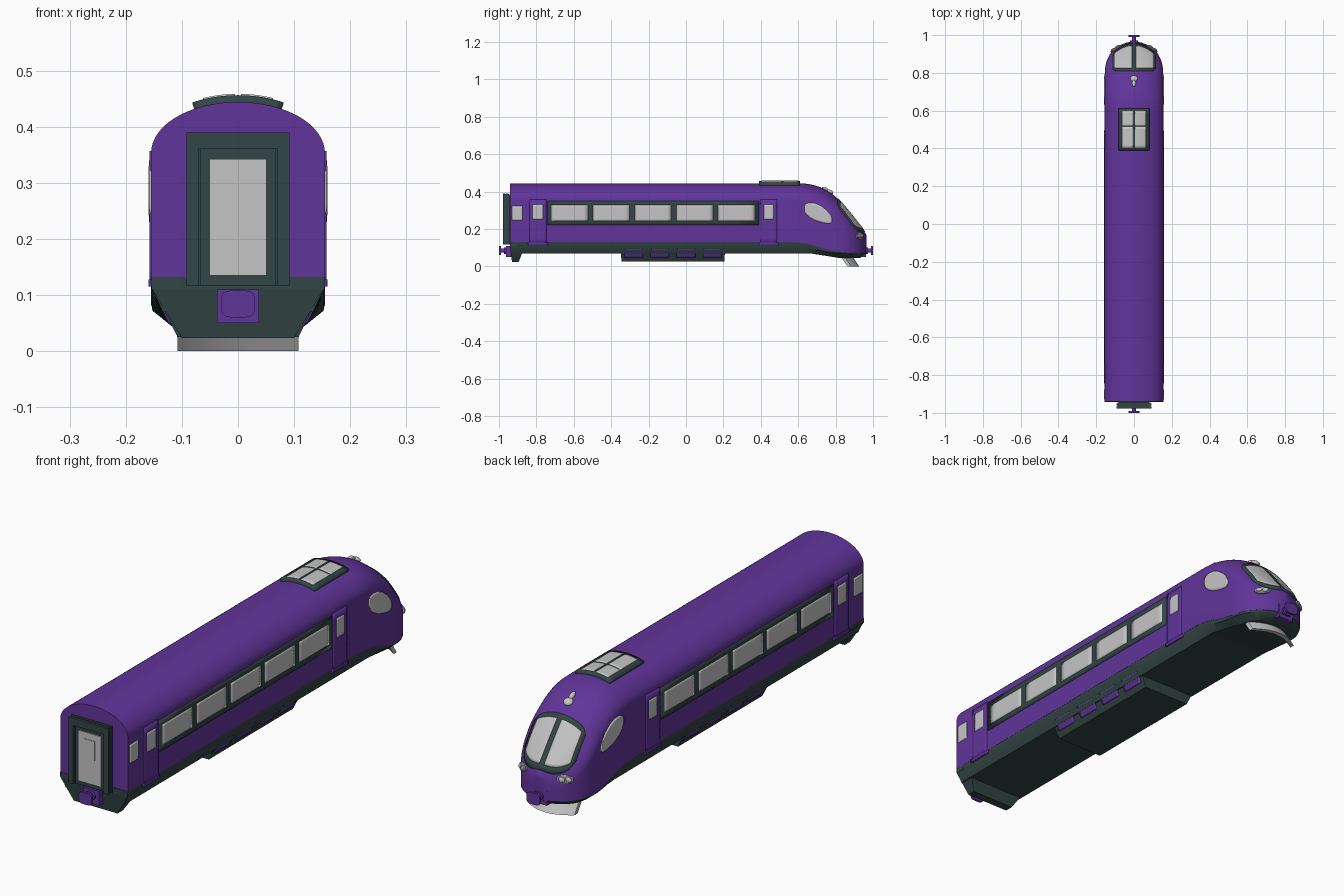
import bpy, bmesh, math
from mathutils import Vector

old = bpy.data.objects.get("Cube")
if old:
    bpy.data.objects.remove(old, do_unlink=True)


def material(name, rgb):
    m = bpy.data.materials.new(name)
    m.use_nodes = True
    m.diffuse_color = (*rgb, 1)
    m.node_tree.nodes["Principled BSDF"].inputs["Base Color"].default_value = (*rgb, 1)
    return m


PURPLE = material("purple paint", (0.12, 0.035, 0.33))
DARK = material("dark slate", (0.032, 0.06, 0.058))
GREY = material("light grey", (0.56, 0.56, 0.56))
METAL = material("lamp housing grey", (0.3, 0.29, 0.31))


# Shared helpers
def make(name, verts, faces, mat):
    mesh = bpy.data.meshes.new(name)
    mesh.from_pydata(verts, [], faces)
    bm = bmesh.new()
    bm.from_mesh(mesh)
    bmesh.ops.remove_doubles(bm, verts=bm.verts, dist=1e-5)
    bmesh.ops.recalc_face_normals(bm, faces=bm.faces)
    bm.to_mesh(mesh)
    bm.free()
    mesh.materials.append(mat)
    ob = bpy.data.objects.new(name, mesh)
    bpy.context.collection.objects.link(ob)
    bpy.ops.object.select_all(action='DESELECT')
    ob.select_set(True)
    bpy.context.view_layer.objects.active = ob
    bpy.ops.object.shade_smooth_by_angle(angle=math.radians(32))
    return ob


def loft(name, rings, mat):
    """Skin closed rings of equal size and cap both ends."""
    n = len(rings[0])
    faces = [(i * n + j, i * n + (j + 1) % n, (i + 1) * n + (j + 1) % n, (i + 1) * n + j)
             for i in range(len(rings) - 1) for j in range(n)]
    last = (len(rings) - 1) * n
    faces += [tuple(range(n)), tuple(range(last, last + n))]
    return make(name, [p for r in rings for p in r], faces, mat)


def prism(name, outline, y0, y1, mat):
    return loft(name, [[(x, y, z) for x, z in outline] for y in (y0, y1)], mat)


def tapered(name, top, bottom, mat):
    """Box between two rectangles given as (half x, y0, y1, z)."""
    return loft(name, [[(-h, a, z), (h, a, z), (h, b, z), (-h, b, z)]
                       for h, a, b, z in (top, bottom)], mat)


def patch(name, cols, surf, thick, mat, rows=8):
    """Plate following a surface; cols are (a, low, high)."""
    verts = [surf(a, lo + (hi - lo) * k / rows) for a, lo, hi in cols for k in range(rows + 1)]
    m = rows + 1
    faces = [(i * m + k, i * m + k + 1, (i + 1) * m + k + 1, (i + 1) * m + k)
             for i in range(len(cols) - 1) for k in range(rows)]
    ob = make(name, verts, faces, mat)
    mod = ob.modifiers.new("thickness", 'SOLIDIFY')
    mod.thickness, mod.offset = thick, 0
    return ob


def rect(a0, a1, lo, hi, n=8):
    return [(a0 + (a1 - a0) * i / n, lo, hi) for i in range(n + 1)]


def hermite(pts, y):
    """Smooth curve through (y, value) points."""
    if y <= pts[0][0]:
        return pts[0][1]
    if y >= pts[-1][0]:
        return pts[-1][1]
    i = max(k for k in range(len(pts) - 1) if pts[k][0] <= y)

    def slope(k):
        if k in (0, len(pts) - 1):
            return 0 if k == 0 else (pts[k][1] - pts[k - 1][1]) / (pts[k][0] - pts[k - 1][0])
        return (pts[k + 1][1] - pts[k - 1][1]) / (pts[k + 1][0] - pts[k - 1][0])
    (a, va), (b, vb) = pts[i], pts[i + 1]
    d, t = b - a, (y - a) / (b - a)
    return (va * (2 * t**3 - 3 * t**2 + 1) + vb * (3 * t**2 - 2 * t**3)
            + slope(i) * d * (t**3 - 2 * t**2 + t) + slope(i + 1) * d * (t**3 - t**2))


# Body shape: width, roof line, lower line and shoulder height along y
ROOF = [(0.58, 0.444), (0.66, 0.439), (0.73, 0.418), (0.8, 0.372), (0.86, 0.305),
        (0.92, 0.23), (0.95, 0.192), (0.965, 0.165)]
SILL = [(0.56, 0.13), (0.66, 0.118), (0.74, 0.094), (0.82, 0.079), (0.965, 0.07)]
SHOULDER = [(0.62, 0.71), (0.8, 0.58), (0.965, 0.4)]


def width(y):
    t = min(1, max(0, (y - 0.78) / 0.185))
    return 0.155 * math.sqrt(max(0.002, 1 - t**2.5))


def side(y, z, s=1):
    zb, sh = hermite(SILL, y), hermite(SHOULDER, y)
    e = ((z - zb) / (hermite(ROOF, y) - zb) - sh) / (1 - sh)
    return Vector((s * width(y) * math.sqrt(max(0, 1 - max(0, e)**2)), y, z))


def roof(x, y, lift=0):
    zb, sh = hermite(SILL, y), hermite(SHOULDER, y)
    e = math.sqrt(max(0, 1 - (x / width(y))**2))
    return Vector((x, y, zb + (hermite(ROOF, y) - zb) * (sh + (1 - sh) * e) + lift))


def body_ring(y):
    zb, zt, w = hermite(SILL, y), hermite(ROOF, y), width(y)
    zs = zb + (zt - zb) * hermite(SHOULDER, y)
    arc = [(w * math.cos(math.pi * k / 32), y, zs + (zt - zs) * math.sin(math.pi * k / 32))
           for k in range(33)]
    return [(w, y, zb)] + arc + [(-w, y, zb)]


nose = [0.56 + 0.4 * k / 40 for k in range(41)] + [0.9625, 0.965]
loft("body_shell", [body_ring(y) for y in [-0.94] + nose], PURPLE)


# Underframe with rounded nose skirt
def under_ring(y):
    w, z = width(y) * 0.995, hermite(SILL, y)
    t = min(1, max(0, (y - 0.66) / 0.16))
    low, back = 0.07 - 0.025 * t, 0.035 * max(0, (y - 0.8) / 0.165)
    mid, k = z - 0.02 + 0.012 * t, 0.87 - 0.09 * t
    half = [(w, y, z), (w * 0.99, y - back * 0.2, mid), (w * k, y - back, low)]
    return half + [(-x, b, c) for x, b, c in reversed(half)]


loft("underframe", [under_ring(y) for y in [-0.935] + nose], DARK)
tapered("rear_valance", (0.154, -0.942, -0.86, 0.112), (0.1, -0.93, -0.895, 0.023), DARK)
prism("rear_sill", [(0.155, 0.132), (0.154, 0.11), (-0.154, 0.11), (-0.155, 0.132)],
      -0.942, -0.9, DARK)
tapered("equipment_box", (0.15, -0.35, 0.21, 0.11), (0.108, -0.345, 0.205, 0.025), DARK)


def box_side(y, z, s):
    return Vector((s * (0.108 + 0.042 * (z - 0.025) / 0.085), y, z))


# Side details on both flanks
for s, tag in ((1, "left"), (-1, "right")):
    def flank(y, z, s=s):
        return side(y, z, s)

    patch("window_band_" + tag, rect(-0.74, 0.39, 0.22, 0.35), flank, 0.006, DARK)
    for i in range(5):
        y = -0.72 + 0.223 * i
        patch(f"side_window_{tag}_{i + 1}", rect(y, y + 0.195, 0.242, 0.327), flank, 0.009, GREY)
    patch("rear_window_" + tag, rect(-0.93, -0.875, 0.245, 0.322), flank, 0.006, GREY)
    for label, y0, y1, g0, g1 in (("rear", -0.837, -0.747, -0.82, -0.765),
                                  ("front", 0.397, 0.487, 0.418, 0.466)):
        patch(f"{label}_door_{tag}", rect(y0, y1, 0.118, 0.357), flank, 0.006, PURPLE)
        patch(f"{label}_door_window_{tag}", rect(g0, g1, 0.25, 0.33), flank, 0.009, GREY)
        patch(f"{label}_door_step_{tag}", rect(y0 - 0.008, y1 + 0.008, 0.115, 0.128),
              flank, 0.0095, PURPLE)
    cab = [(0.633, 0.3, 0.322), (0.642, 0.28, 0.334), (0.66, 0.262, 0.34), (0.69, 0.245, 0.337),
           (0.72, 0.236, 0.324), (0.75, 0.23, 0.301), (0.77, 0.23, 0.277), (0.78, 0.24, 0.257)]
    patch("cab_window_" + tag, cab, flank, 0.007, GREY)
    for i in range(4):
        y = -0.33 + 0.14 * i
        patch(f"equipment_panel_{tag}_{i + 1}", rect(y, y + 0.1, 0.049, 0.094),
              lambda a, b, s=s: box_side(a, b, s), 0.006, PURPLE)

    # Twin headlamps in an oval housing
    c = side(0.928, 0.163, s)
    u = (side(0.938, 0.163, s) - side(0.918, 0.163, s)).normalized()
    v = (side(0.928, 0.17, s) - side(0.928, 0.156, s)).normalized()
    n = u.cross(v).normalized()
    n = n if n.x * s > 0 else -n
    for label, shift, r, q, h, mat in (("housing", 0, 0.032, 0.018, 0.006, METAL),
                                       ("lamp_rear", -0.013, 0.012, 0.012, 0.01, GREY),
                                       ("lamp_front", 0.013, 0.012, 0.012, 0.01, GREY)):
        rings = [[c + u * (shift + r * math.cos(a) * k) + v * (q * math.sin(a) * k) + n * d
                  for a in [math.tau * j / 24 for j in range(24)]]
                 for k, d in ((1, -0.012), (1, h * 0.5), (0.85, h * 0.85), (0.5, h))]
        loft(f"headlamp_{label}_{tag}", rings, mat)


# Windscreen: dark surround with two panes
def screen(x0, x1, back, drop):
    cols = []
    for i in range(17):
        x = x0 + (x1 - x0) * i / 16
        corner = 0.012 * max(0, (abs(x) - 0.1) / 0.016)
        cols.append((x, back + corner, drop - 0.058 * (abs(x) / 0.116)**2.4 - corner))
    return cols


patch("windscreen_frame", screen(-0.116, 0.116, 0.81, 0.954), roof, 0.006, DARK, 16)
for s, tag in ((1, "left"), (-1, "right")):
    patch("windscreen_pane_" + tag, screen(0.011 * s, 0.101 * s, 0.824, 0.941),
          roof, 0.0095, GREY, 16)

# Roof hatch with four panes
patch("roof_hatch", rect(-0.078, 0.078, 0.39, 0.61, 12), roof, 0.024, DARK)
for i, x in enumerate((-0.062, 0.005)):
    for j, y in enumerate((0.403, 0.518)):
        hi = 0.112 if j == 0 else 0.08
        patch(f"hatch_pane_{i + 1}_{j + 1}", rect(x, x + 0.057, y, y + hi),
              lambda a, b: roof(a, b, 0.012), 0.005, GREY)

# Roof lamp: round head with a slim tail
for label, y, sc in (("head", 0.77, (0.02, 0.018, 0.011)), ("tail", 0.745, (0.01, 0.02, 0.009))):
    bpy.ops.mesh.primitive_uv_sphere_add(segments=24, ring_count=12, radius=1,
                                         location=roof(0, y, 0.003))
    lamp = bpy.context.object
    lamp.name, lamp.scale = "roof_lamp_" + label, sc
    lamp.rotation_euler.x = -0.5
    lamp.data.materials.append(GREY)
    bpy.ops.object.shade_smooth_by_angle(angle=math.radians(32))

# Curved plough blade below the nose
blade = []
for k in range(25):
    x = 0.108 * (k / 12 - 1)
    bow = -0.042 * (x / 0.108)**2
    blade.append([(x, y + bow, z) for y, z in ((0.925, 0), (0.885, 0.06), (0.865, 0.06), (0.905, 0))])
loft("plough", blade, GREY)


# Rear gangway with bellows and recessed door
def rectangle(h, z0, z1):
    return [(-h, z0), (h, z0), (h, z1), (-h, z1)]


half = [(0.07, 0.117), (0.07, 0.36), (0.092, 0.36), (0.092, 0.117)]
arch = [(0.092, 0.117), (0.092, 0.39), (-0.092, 0.39), (-0.092, 0.117),
        (-0.07, 0.117), (-0.07, 0.36), (0.07, 0.36), (0.07, 0.117)]
prism("gangway_core", rectangle(0.08, 0.117, 0.378), -0.965, -0.935, DARK)
for i, y in enumerate((-0.978, -0.962)):
    prism(f"gangway_rib_{i + 1}", arch, y, y + 0.011, DARK)
prism("gangway_arch_web", [(x * 0.96, z - 0.004 if z > 0.38 else z) for x, z in arch],
      -0.97, -0.945, DARK)
prism("gangway_door", rectangle(0.051, 0.135, 0.342), -0.969, -0.96, GREY)
prism("gangway_door_window", rectangle(0.024, 0.235, 0.315), -0.971, -0.968, GREY)

# Couplers at both ends
for s, tag in ((1, "front"), (-1, "rear")):
    prism("coupler_block_" + tag, rectangle(0.037, 0.05, 0.11), s * 0.92, s * 0.962, PURPLE)
    ring = [math.tau * k / 32 for k in range(32)]
    for part, rx, rz, y0, y1, p in (("shaft", 0.011, 0.011, 0.95, 0.995, 1),
                                    ("collar", 0.022, 0.018, 0.96, 0.972, 1),
                                    ("plate", 0.03, 0.024, 0.99, 1.0, 0.5)):
        outline = [(rx * math.copysign(abs(math.cos(a))**p, math.cos(a)),
                    0.084 + rz * math.copysign(abs(math.sin(a))**p, math.sin(a))) for a in ring]
        prism(f"coupler_{part}_{tag}", outline, s * y0, s * y1, PURPLE)
